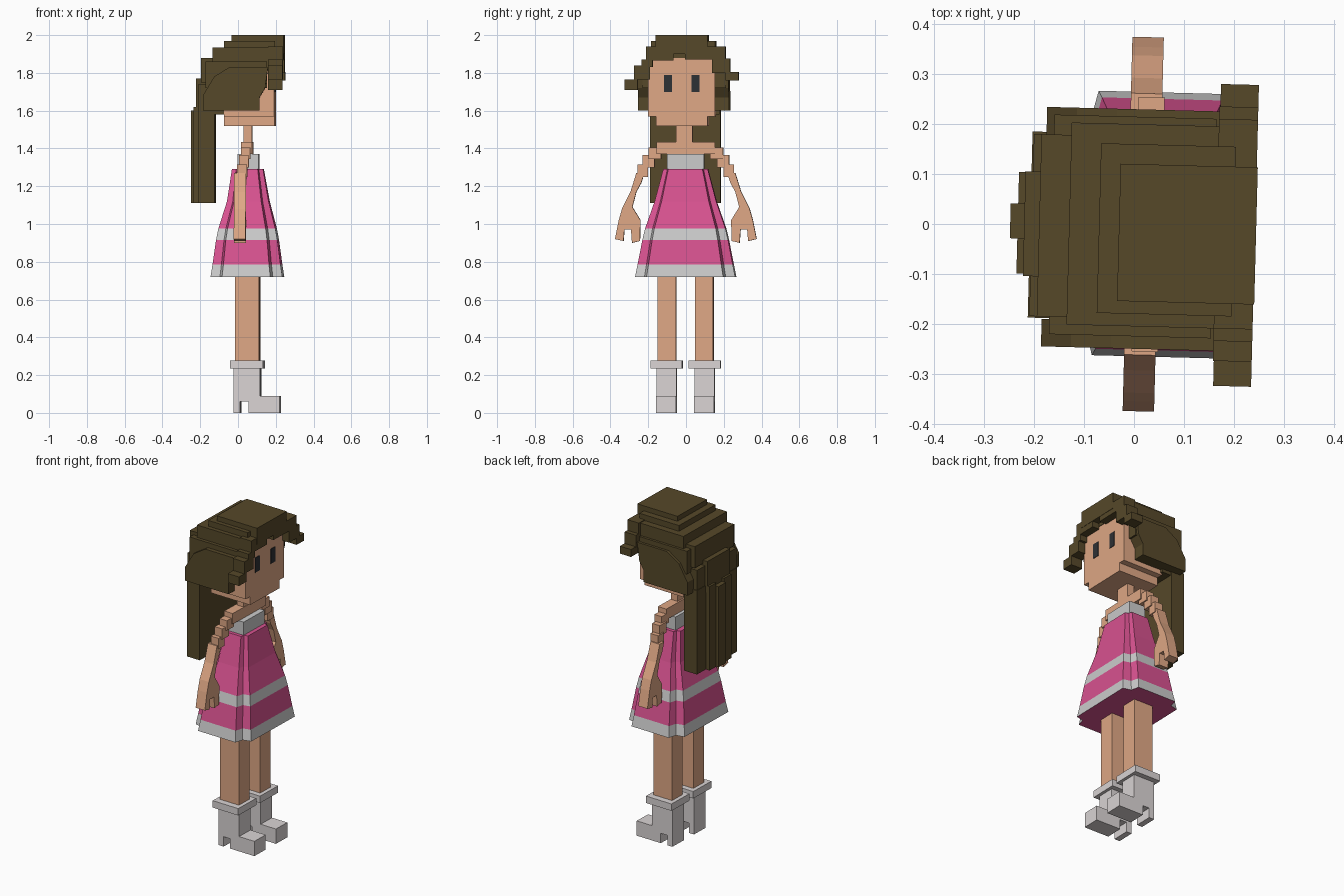
import bpy, bmesh, math

TURN = math.radians(-1.5)      # the figure stands slightly turned


def material(name, rgb):
    m = bpy.data.materials.new(name)
    m.diffuse_color = (*rgb, 1)
    return m


SKIN = material("skin", (0.74, 0.39, 0.235))
HAIR = material("hair", (0.093, 0.065, 0.022))
PINK = material("pink", (0.69, 0.085, 0.28))
WHITE = material("white", (0.80, 0.80, 0.82))
BOOT = material("boot", (0.70, 0.66, 0.66))
EYE = material("eye", (0.027, 0.03, 0.035))


def finish(name, bm, *mats):
    bmesh.ops.recalc_face_normals(bm, faces=bm.faces)
    me = bpy.data.meshes.new(name)
    bm.to_mesh(me)
    bm.free()
    ob = bpy.data.objects.new(name, me)
    ob.rotation_euler.z = TURN
    for m in mats:
        me.materials.append(m)
    bpy.context.collection.objects.link(ob)
    return ob


def boxes(name, mat, items):
    """Each item: x0, x1, y0, y1, z0, z1."""
    bm = bmesh.new()
    for x0, x1, y0, y1, z0, z1 in items:
        for v in bmesh.ops.create_cube(bm, size=1)["verts"]:
            v.co = (x1 if v.co.x > 0 else x0, y1 if v.co.y > 0 else y0,
                    z1 if v.co.z > 0 else z0)
    return finish(name, bm, mat)


def prism(name, mat, pts, axis, a, b):
    """Extrude a side profile (x,z) along y or a front profile (y,z) along x."""
    bm = bmesh.new()
    place = (lambda p, t: (p[0], t, p[1])) if axis == "y" else (lambda p, t: (t, p[0], p[1]))
    face = bm.faces.new([bm.verts.new(place(p, a)) for p in pts])
    new = bmesh.ops.extrude_face_region(bm, geom=[face])["geom"]
    for v in new:
        if isinstance(v, bmesh.types.BMVert):
            v.co["xyz".index(axis)] = b
    return finish(name, bm, mat)


# dress: notched-corner rings lofted from hem to waist (z, x0, x1, half y)
rings = [(0.72, -0.14, 0.24, 0.265), (0.785, -0.13, 0.23, 0.252),
         (0.915, -0.112, 0.213, 0.227), (0.975, -0.10, 0.202, 0.213),
         (1.12, -0.055, 0.165, 0.163), (1.29, -0.03, 0.135, 0.118)]
bm = bmesh.new()
loops = []
for z, x0, x1, hy in rings:
    cx, hx, n = (x0 + x1) / 2, (x1 - x0) / 2, 0.235 * hy
    quarter = [(hx, hy - n), (hx - 0.8 * n, hy - 0.8 * n), (hx - n, hy)]
    pts = []
    for sx, sy in ((1, 1), (-1, 1), (-1, -1), (1, -1)):
        q = quarter if sx * sy > 0 else quarter[::-1]
        pts += [(cx + sx * px, sy * py, z) for px, py in q]
    loops.append([bm.verts.new(p) for p in pts])
for k, (lo, hi) in enumerate(zip(loops, loops[1:])):
    for i in range(12):
        j = (i + 1) % 12
        f = bm.faces.new((lo[i], lo[j], hi[j], hi[i]))
        f.material_index = 1 if k in (0, 2) else 0
bm.faces.new(loops[0])
bm.faces.new(loops[-1])
finish("dress", bm, PINK, WHITE)
boxes("dress_top", WHITE, [(0.0, 0.11, -0.097, 0.097, 1.28, 1.37)])

# legs, boots and arms, mirrored across y
arm = [(0.22, 1.27), (0.262, 1.27), (0.293, 1.17), (0.338, 1.08), (0.355, 1.02), (0.375, 0.92),
       (0.33, 0.91), (0.325, 0.97), (0.29, 0.97), (0.285, 0.90), (0.243, 0.91),
       (0.24, 1.02), (0.283, 1.09), (0.262, 1.17), (0.235, 1.22)]
boot = [(-0.02, 0), (0.015, 0), (0.015, 0.06), (0.06, 0.06), (0.06, 0), (0.225, 0),
        (0.225, 0.09), (0.12, 0.09), (0.12, 0.24), (-0.02, 0.24)]
for s, side in ((1, "left"), (-1, "right")):
    def span(a, b):
        return sorted((s * a, s * b))
    boxes(side + "_leg", SKIN, [(-0.013, 0.115, *span(0.05, 0.147), 0.25, 0.73)])
    prism(side + "_boot", BOOT, boot, "y", *span(0.047, 0.153))
    boxes(side + "_boot_cuff", BOOT, [(-0.037, 0.138, *span(0.017, 0.185), 0.235, 0.277)])
    boxes(side + "_shoulder", SKIN, [
        (0.02, 0.07, *span(0.13, 0.198), 1.345, 1.405),
        (0.01, 0.062, *span(0.165, 0.23), 1.30, 1.365),
        (0.002, 0.055, *span(0.20, 0.255), 1.25, 1.315)])
    prism(side + "_arm", SKIN, [(s * y, z) for y, z in arm], "x", -0.013, 0.05)

# neck, collar and head
boxes("neck", SKIN, [(0.03, 0.075, -0.05, 0.037, 1.35, 1.53),
                     (0.02, 0.078, -0.155, 0.155, 1.37, 1.435)])
boxes("head", SKIN, [(-0.07, 0.197, -0.195, 0.158, 1.57, 1.90)])
boxes("jaw", SKIN, [(-0.07, 0.197, -0.155, 0.12, 1.52, 1.57)])
boxes("eyes", EYE, [(0.19, 0.2, -0.11, -0.068, 1.70, 1.79),
                    (0.19, 0.2, 0.034, 0.076, 1.70, 1.79)])

# hair cap: terraces stepping back from the crown
cap = [(-0.03, 0.245, -0.155, 0.12, 1.90, 2.0),
       (-0.07, 0.20, -0.18, 0.16, 1.88, 1.97),
       (-0.13, 0.18, -0.205, 0.20, 1.83, 1.935),
       (-0.19, 0.05, -0.19, 0.175, 1.75, 1.88),
       (-0.165, 0.16, -0.225, 0.215, 1.72, 1.86),
       (-0.22, -0.06, -0.11, 0.10, 1.58, 1.77),
       (-0.205, -0.06, -0.19, 0.175, 1.58, 1.74)]
boxes("hair_cap", HAIR, cap)
lock = [(-0.18, 1.6), (0.12, 1.6), (0.12, 1.67), (0.15, 1.72), (0.165, 1.83),
        (-0.04, 1.83), (-0.12, 1.78), (-0.18, 1.68)]
prism("left_side_hair", HAIR, lock, "y", 0.155, 0.23)
prism("right_side_hair", HAIR, lock, "y", -0.25, -0.195)

# fringe swept out to both sides
boxes("fringe", HAIR, [
    (0.165, 0.243, -0.205, -0.06, 1.865, 1.94),
    (0.165, 0.243, -0.23, -0.17, 1.83, 1.87),
    (0.165, 0.243, -0.27, -0.185, 1.765, 1.838),
    (0.167, 0.243, -0.32, -0.25, 1.71, 1.765),
    (0.165, 0.243, 0.0, 0.215, 1.87, 1.94),
    (0.165, 0.243, 0.145, 0.24, 1.80, 1.875),
    (0.167, 0.243, 0.215, 0.285, 1.76, 1.805)])

# long back hair: columns forming a stepped curve
boxes("back_hair", HAIR, [
    (-0.248, -0.12, -0.035, 0.035, 1.11, 1.60),
    (-0.233, -0.12, -0.105, -0.035, 1.11, 1.62),
    (-0.233, -0.12, 0.035, 0.098, 1.11, 1.62),
    (-0.208, -0.12, -0.193, -0.105, 1.11, 1.62),
    (-0.208, -0.12, 0.098, 0.18, 1.11, 1.62)])
